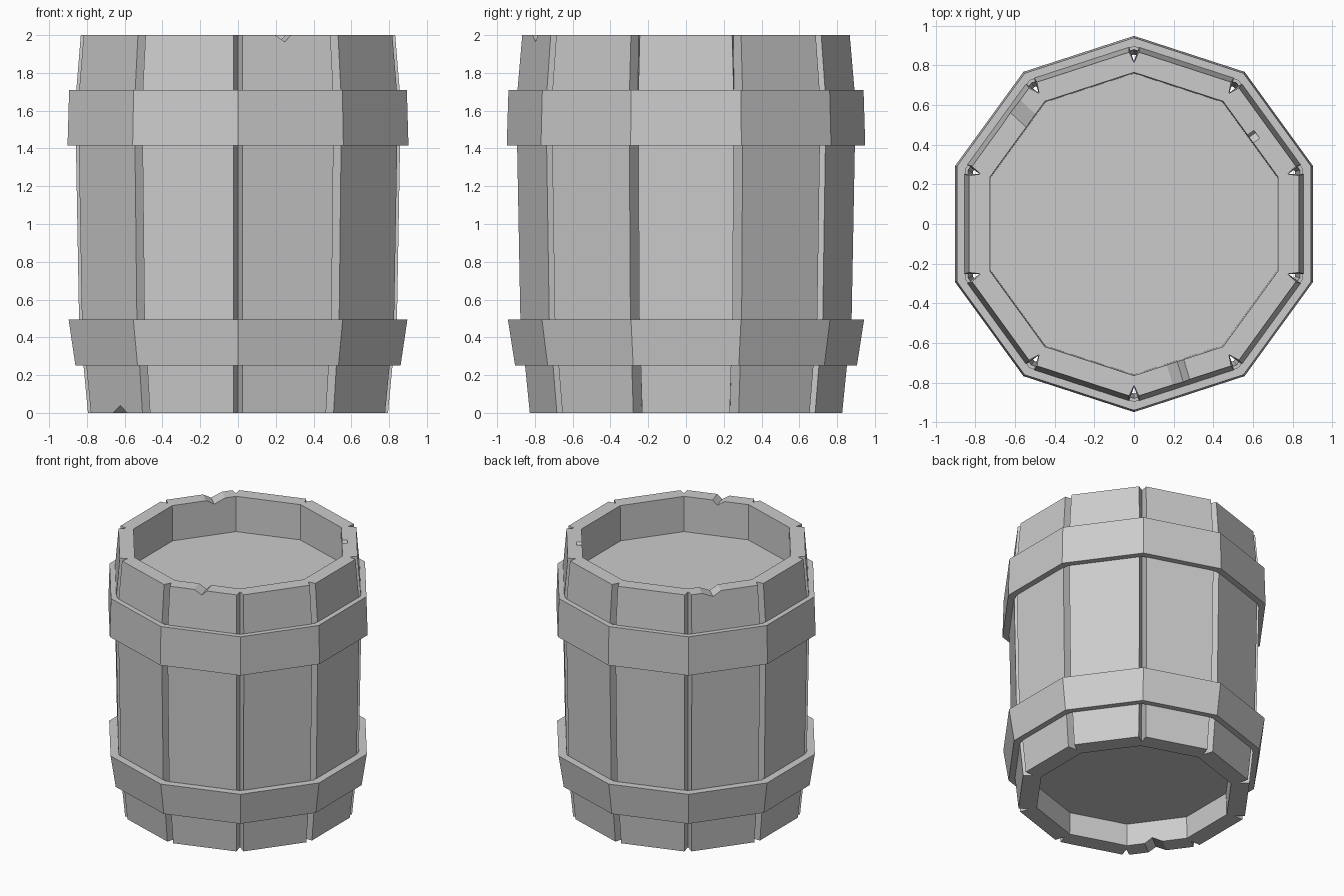
import bpy, bmesh, math
from mathutils import Vector, Matrix

if "Cube" in bpy.data.objects:
    bpy.data.objects.remove(bpy.data.objects["Cube"], do_unlink=True)

SIDES = 10
STEP = 2 * math.pi / SIDES

grey = bpy.data.materials.new("plain grey")
grey.use_nodes = True
grey.diffuse_color = (0.6, 0.6, 0.6, 1)
grey.node_tree.nodes["Principled BSDF"].inputs["Base Color"].default_value = (0.6, 0.6, 0.6, 1)


def corner(i, radius):
    a = math.pi / 2 + i * STEP
    return Vector((radius * math.cos(a), radius * math.sin(a), 0))


def decagon(radius):
    return [corner(i, radius) for i in range(SIDES)]


def grooved(radius, depth, half=0.026):
    """Decagon outline with a V groove cut into every corner."""
    pts = []
    for i in range(SIDES):
        c = corner(i, radius)
        before = (corner(i - 1, radius) - c).normalized()
        after = (corner(i + 1, radius) - c).normalized()
        pts += [c + before * half, corner(i, radius - depth), c + after * half]
    return pts


def make_object(name, bm):
    bmesh.ops.recalc_face_normals(bm, faces=bm.faces)
    mesh = bpy.data.meshes.new(name)
    bm.to_mesh(mesh)
    bm.free()
    mesh.materials.append(grey)
    obj = bpy.data.objects.new(name, mesh)
    bpy.context.collection.objects.link(obj)
    return obj


def add_ring(bm, outline, z):
    return [bm.verts.new((p.x, p.y, z)) for p in outline]


def bridge(bm, a, b):
    n = len(a)
    for i in range(n):
        j = (i + 1) % n
        bm.faces.new((a[i], a[j], b[j], b[i]))


def rim(bm, outer, inner):
    """Flat end faces between the grooved outline and the inner decagon."""
    for i in range(SIDES):
        j = (i + 1) % SIDES
        bm.faces.new((outer[3 * i + 1], outer[3 * i + 2], outer[3 * j],
                      outer[3 * j + 1], inner[j], inner[i]))


# Barrel body: height, radius, groove depth
levels = [(0, 0.835, 0.08), (0.25, 0.86, 0.085), (0.5, 0.885, 0.085),
          (1.41, 0.902, 0.085), (1.71, 0.9, 0.08), (2, 0.875, 0.06)]
bm = bmesh.new()
rings = [add_ring(bm, grooved(r, d), z) for z, r, d in levels]
for low, high in zip(rings, rings[1:]):
    bridge(bm, low, high)
for outer, radius, z_rim, z_floor in ((rings[0], 0.70, 0, 0.17), (rings[-1], 0.765, 2, 1.73)):
    edge = add_ring(bm, decagon(radius), z_rim)
    floor = add_ring(bm, decagon(radius - 0.005), z_floor)
    rim(bm, outer, edge)
    bridge(bm, edge, floor)
    bm.faces.new(floor)
body = make_object("barrel_body", bm)


# Wedge-shaped chips knocked out of the rims
def chip(name, x, y, z, width, height, length=0.4):
    bm = bmesh.new()
    angle = math.atan2(y, x)
    side = 1 if z < 1 else -1
    ends = []
    for u in (-length / 2, length / 2):
        ends.append([bm.verts.new((u, v, w * side)) for v, w in
                     ((-width, -0.02), (width, -0.02), (width, 0), (0.01, height), (-width, 0))])
    bridge(bm, *ends)
    for end in ends:
        bm.faces.new(end)
    bmesh.ops.transform(bm, verts=bm.verts,
                        matrix=Matrix.Translation((x, y, z)) @ Matrix.Rotation(angle, 4, "Z"))
    cutter = make_object(name, bm)
    cutter.hide_render = True
    cut = body.modifiers.new(name, "BOOLEAN")
    cut.operation = "DIFFERENCE"
    cut.solver = "EXACT"
    cut.object = cutter
    return cutter


cutters = [chip("front_top_chip", 0.23, -0.77, 2, 0.045, 0.035),
           chip("back_top_chip", -0.585, 0.54, 2, 0.07, 0.035),
           chip("side_top_chip", 0.595, 0.435, 2, 0.025, 0.03, 0.06),
           chip("front_bottom_chip", -0.6, -0.47, 0, 0.065, 0.04)]

# Apply the cuts and drop the cutters
bpy.context.view_layer.update()
result = bpy.data.meshes.new_from_object(body.evaluated_get(bpy.context.evaluated_depsgraph_get()))
body.modifiers.clear()
body.data = result
for cutter in cutters:
    bpy.data.objects.remove(cutter, do_unlink=True)


# Hoops: thick bands sitting around the staves
def hoop(name, z0, z1, r0, r1, inner0, inner1):
    bm = bmesh.new()
    loop = [add_ring(bm, decagon(r), z) for r, z in
            ((r0, z0), (r1, z1), (inner1, z1), (inner0, z0))]
    for k in range(4):
        bridge(bm, loop[k], loop[(k + 1) % 4])
    return make_object(name, bm)


hoop("lower_hoop", 0.25, 0.495, 0.905, 0.943, 0.855, 0.88)
hoop("upper_hoop", 1.415, 1.71, 0.949, 0.94, 0.895, 0.895)
